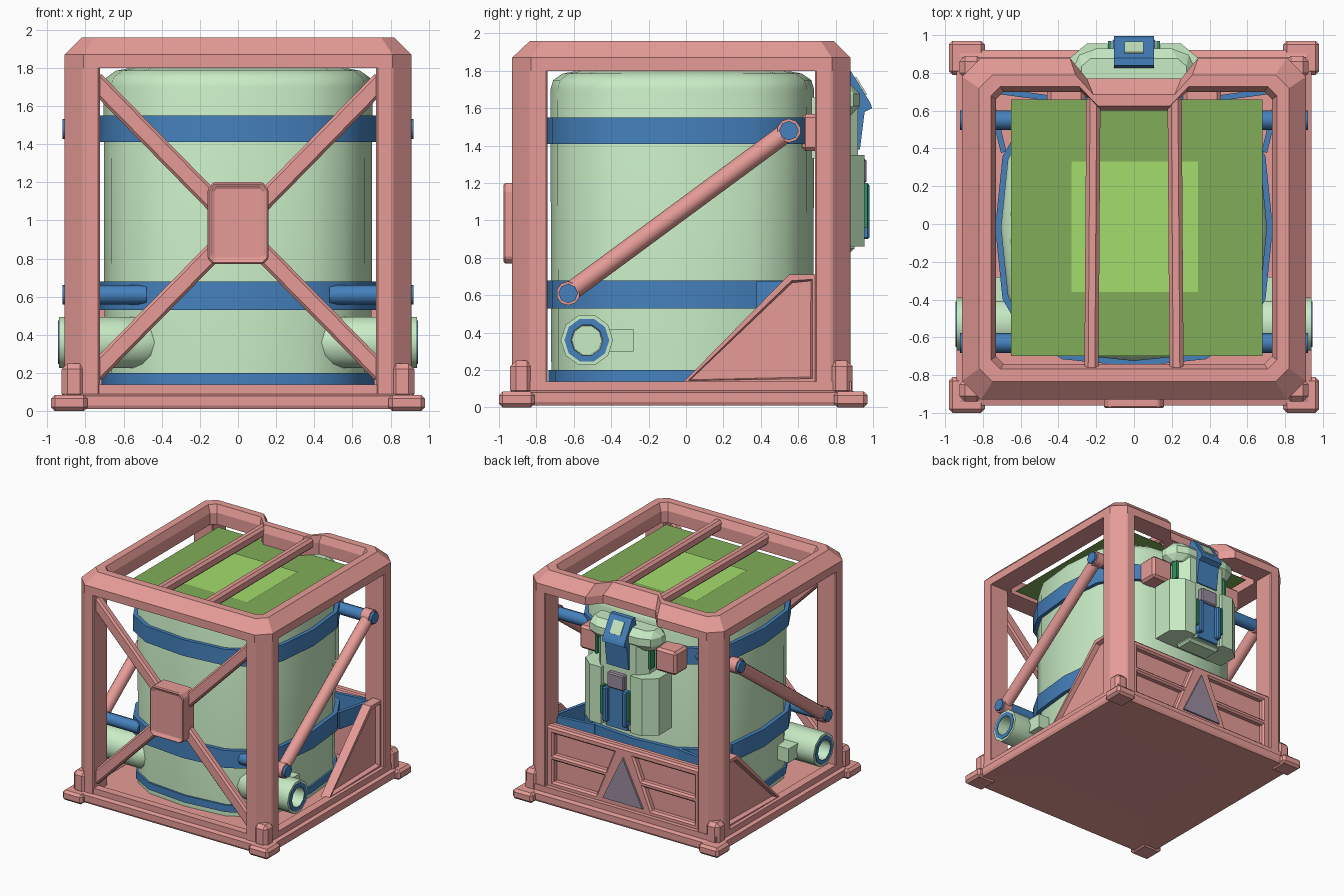
import bpy, bmesh, math
from mathutils import Vector, Matrix

if "Cube" in bpy.data.objects:
    bpy.data.objects.remove(bpy.data.objects["Cube"])

def material(name, r, g, b):
    m = bpy.data.materials.new(name)
    m.diffuse_color = (r, g, b, 1)
    m.use_nodes = True
    m.node_tree.nodes["Principled BSDF"].inputs["Base Color"].default_value = m.diffuse_color
    return m

PINK = material("frame_pink", .79, .33, .31)
BLUE = material("band_blue", .06, .22, .51)
MINT = material("tank_mint", .58, .84, .56)
DARK = material("panel_green", .22, .42, .10)
LIME = material("panel_lime", .36, .72, .15)
MAUVE = material("plate_mauve", .33, .26, .35)
TEAL = material("strip_green", .03, .30, .11)

def finish(name, bm, mat, bevel=0, smooth=None):
    bmesh.ops.recalc_face_normals(bm, faces=bm.faces)
    me = bpy.data.meshes.new(name)
    bm.to_mesh(me)
    bm.free()
    me.materials.append(mat)
    ob = bpy.data.objects.new(name, me)
    bpy.context.collection.objects.link(ob)
    if bevel:
        b = ob.modifiers.new("bevel", 'BEVEL')
        b.width, b.segments, b.limit_method = bevel, 1, 'ANGLE'
    if smooth:
        bpy.ops.object.select_all(action='DESELECT')
        ob.select_set(True)
        bpy.context.view_layer.objects.active = ob
        bpy.ops.object.shade_smooth_by_angle(angle=math.radians(smooth))
    return ob

def box(name, x, y, z, mat, bevel=0):
    bm = bmesh.new()
    bmesh.ops.create_cube(bm, size=1)
    for v in bm.verts:
        v.co = [(a[0] + a[1]) / 2 + c * (a[1] - a[0]) for a, c in zip((x, y, z), v.co)]
    return finish(name, bm, mat, bevel)

def prism(name, pts, axis, lo, hi, mat, bevel=0, inset=0, depth=0):
    """Extrude a 2D outline along an axis; inset recesses the 'hi' face."""
    put = {'X': lambda a, b, c: (c, a, b), 'Y': lambda a, b, c: (a, c, b),
           'Z': lambda a, b, c: (a, b, c)}[axis]
    bm = bmesh.new()
    A = [bm.verts.new(put(*p, lo)) for p in pts]
    B = [bm.verts.new(put(*p, hi)) for p in pts]
    bm.faces.new(A)
    top = bm.faces.new(B)
    n = len(pts)
    for i in range(n):
        bm.faces.new((A[i], A[(i + 1) % n], B[(i + 1) % n], B[i]))
    if inset:
        bmesh.ops.recalc_face_normals(bm, faces=bm.faces)
        bm.normal_update()
        bmesh.ops.inset_region(bm, faces=[top], thickness=inset)
        bm.normal_update()
        bmesh.ops.inset_region(bm, faces=[top], thickness=.012, depth=-depth)
    return finish(name, bm, mat, bevel)

def bar(name, a, b, w, h, mat, bevel=0):
    """Rectangular bar between two points, h measured along the upright side."""
    a, b = Vector(a), Vector(b)
    d = (b - a).normalized()
    up = Vector((0, 1, 0)) if abs(d.y) < .01 and abs(d.z) > .01 else Vector((0, 0, 1))
    s = d.cross(up).normalized()
    u = s.cross(d)
    bm = bmesh.new()
    bmesh.ops.create_cube(bm, size=1)
    for v in bm.verts:
        c = v.co.copy()
        v.co = (a + b) / 2 + d * c.x * (b - a).length + s * c.y * w + u * c.z * h
    return finish(name, bm, mat, bevel)

def rod(name, a, b, r, n, mat):
    a, b = Vector(a), Vector(b)
    bm = bmesh.new()
    bmesh.ops.create_cone(bm, cap_ends=True, segments=n, radius1=r, radius2=r, depth=(b - a).length)
    rot = (b - a).to_track_quat('Z', 'Y').to_matrix().to_4x4()
    bmesh.ops.transform(bm, verts=bm.verts, matrix=Matrix.Translation((a + b) / 2) @ rot)
    return finish(name, bm, mat, smooth=50)

def loft(name, rings, mat, close=False, smooth=None):
    bm = bmesh.new()
    R = [[bm.verts.new(p) for p in ring] for ring in rings]
    n = len(R[0])
    for k in range(len(R) if close else len(R) - 1):
        P, Q = R[k], R[(k + 1) % len(R)]
        for i in range(n):
            bm.faces.new((P[i], P[(i + 1) % n], Q[(i + 1) % n], Q[i]))
    if not close:
        bm.faces.new(R[0])
        bm.faces.new(R[-1])
    return finish(name, bm, mat, smooth=smooth)

CY = -.02

def drum(name, prof, mat, close=False):
    """Rounded-square vertical shell from (radius, height) pairs."""
    rnd = lambda c: math.copysign(abs(c) ** (2 / 2.9), c) if abs(c) > 1e-6 else 0
    ang = [2 * math.pi * i / 16 for i in range(16)]
    return loft(name, [[(r * rnd(math.cos(t)), CY + r * rnd(math.sin(t)), h) for t in ang] for r, h in prof],
                mat, close, 48)

def pipe(name, prof, n, mat, y, z, s, close=False):
    """Round shell along x from (radius, x) pairs."""
    ang = [2 * math.pi * i / n for i in range(n)]
    return loft(name, [[(s * h, y + r * math.cos(t), z + r * math.sin(t)) for t in ang] for r, h in prof],
                mat, close, 40)

# base skid: shallow underside, low rim and corner feet
def rect(x, y, z):
    return [(-x, CY - y, z), (x, CY - y, z), (x, CY + y, z), (-x, CY + y, z)]
loft("base_skid", [rect(.5, .5, .02), rect(.93, .93, .01), rect(.94, .94, .03), rect(.94, .94, .08),
                   rect(.91, .905, .09), rect(.91, .905, .14), rect(.84, .84, .14), rect(.82, .82, .10)], PINK)
for s in (-1, 1):
    for d, y_in, y_out, f0, f1, tag in ((-1, -.74, -.93, -1, -.81, "front"), (1, .69, .88, .79, .97, "rear")):
        sx = lambda a, b: tuple(sorted((s * a, s * b)))
        ch = y_out - d * .10
        prism(tag + "_post", [(s * .725, y_in), (s * .725, y_out), (s * .81, y_out), (s * .91, ch), (s * .91, y_in)],
              'Z', .05, 1.87, PINK, .008)
        box(tag + "_foot", sx(.79, .98), (f0, f1), (0, .085), PINK, .02)
        a = y_out + d * .01
        box(tag + "_foot_socket", sx(.80, .925), tuple(sorted((a, a - d * .12))), (.06, .25), PINK, .03)

# top frame: chamfered section lofted around an outline notched at the rear
half_out = [(.81, -.93), (.91, -.83), (.91, .78), (.81, .88), (.34, .88), (.25, .77)]
half_in = [(.69, -.74), (.73, -.70), (.73, .66), (.69, .70), (.28, .70), (.18, .60)]
full = lambda h: h + [(-x, y) for x, y in reversed(h)]
O, I = full(half_out), full(half_in)
section = [(0, 1.80), (0, 1.87), (.5, 1.96), (.85, 1.96), (1, 1.90), (1, 1.80)]
loft("top_frame", [[(a[0] + (b[0] - a[0]) * t, a[1] + (b[1] - a[1]) * t, z) for a, b in zip(O, I)]
                   for t, z in section], PINK, close=True)
for s in (-1, 1):
    bar("roof_bar", (s * .225, -.78, 1.90), (s * .215, .68, 1.90), .075, .09, PINK, .02)

# front cross brace and plaque
for s in (-1, 1):
    bar("front_brace", (s * -.76, -.86, .19), (s * .76, -.86, 1.74), .10, .07, PINK, .015)
prism("front_plaque", [(-.16, .80), (-.13, .77), (.13, .77), (.16, .80), (.16, 1.16), (.13, 1.20), (-.13, 1.20),
                       (-.16, 1.16)], 'Y', -.82, -.975, PINK, .02, inset=.018, depth=.015)

# tank with rounded shoulder, foot ring and two bands
drum("tank", [(.70, .10), (.705, 1.70), (.69, 1.75), (.64, 1.785), (.56, 1.80), (.46, 1.795), (.40, 1.76)], MINT)
for name, z0, z1, r in (("foot_ring", .14, .20, .715), ("lower_band", .53, .68, .735), ("upper_band", 1.41, 1.55, .735)):
    drum(name, [(.69, z0), (r, z0), (r, z1), (.69, z1)], BLUE, close=True)

for s in (-1, 1):
    # straps tying the lower band to the rear posts
    bar("band_strap", (s * .40, .66, .605), (s * .77, .71, .605), .03, .145, BLUE)
    bar("band_strap", (s * .69, .38, .605), (s * .77, .71, .605), .03, .145, BLUE)
    # side struts with round mounts
    lo, hi = Vector((s * .86, -.63, .61)), Vector((s * .86, .55, 1.48))
    rod("side_strut", lo, hi, .052, 10, PINK)
    for p in (lo, hi):
        rod("strut_mount", (s * .48, p.y, p.z), (s * .92, p.y, p.z), .052, 8, BLUE)
        rod("strut_collar", (s * .82, p.y, p.z), (s * .90, p.y, p.z), .064, 10, PINK)
    # pipe outlets
    pipe("outlet_pipe", [(.10, .42), (.14, .50), (.14, .94), (.085, .94), (.08, .80)], 10, MINT, -.53, .36, s)
    pipe("outlet_ring", [(.085, .90), (.12, .90), (.12, .945), (.085, .945)], 10, BLUE, -.53, .36, s, True)
    box("outlet_block", tuple(sorted((s * .5, s * .78))), (-.42, -.28), (.30, .42), MINT)
    # side gussets with a recessed face
    prism("side_gusset", [(-.02, .13), (.70, .13), (.70, .71), (.55, .71)], 'X', s * .80, s * .88, PINK,
          inset=.035, depth=.04)

# rear guard panel with rails and warning triangle
box("rear_panel", (-.74, .74), (.75, .80), (.10, .64), PINK)
for z in ((.12, .18), (.36, .41), (.59, .65)):
    box("rear_rail", (-.74, .74), (.78, .85), z, PINK, .015)
for s in (-1, 1):
    box("rear_rail_end", tuple(sorted((s * .67, s * .74))), (.78, .85), (.12, .65), PINK, .015)
prism("sign_backing", [(-.28, .14), (.28, .14), (.08, .63), (-.08, .63)], 'Y', .78, .85, PINK, .015)
prism("warning_triangle", [(-.19, .18), (.19, .18), (0, .57)], 'Y', .84, .866, MAUVE)

# rear control unit
plan = [(-.35, .69), (.35, .69), (.35, .87), (.25, .955), (.14, .955), (.14, .92), (-.14, .92), (-.14, .955),
        (-.25, .955), (-.35, .87)]
prism("control_body", plan, 'Z', .86, 1.35, MINT)
prism("control_neck", [(-.24, .67), (.24, .67), (.24, .84), (.17, .92), (-.17, .92), (-.24, .84)], 'Z', 1.33, 1.66, MINT)
prism("control_shoulder", [(-.33, .70), (.33, .70), (.33, .86), (.25, .93), (-.25, .93), (-.33, .86)],
      'Z', 1.56, 1.73, MINT, .06)
prism("control_head", [(.70, 1.38), (.93, 1.38), (.955, 1.58), (.995, 1.60), (.985, 1.63), (.88, 1.80), (.84, 1.80),
                       (.80, 1.60)], 'X', -.105, .105, BLUE)
bar("head_window", (0, .905, 1.765), (0, .962, 1.672), .10, .012, MINT)
box("control_plate", (-.08, .08), (.90, .965), (1.20, 1.33), MAUVE, .01)
box("control_slide", (-.10, .10), (.90, .945), (.86, 1.20), BLUE)
for s in (-1, 1):
    sx = lambda a, b: tuple(sorted((s * a, s * b)))
    box("slide_rail", sx(.07, .115), (.90, .98), (.90, 1.20), BLUE, .01)
    box("green_strip", sx(.118, .138), (.90, .97), (.96, 1.20), TEAL)
    box("neck_strip", sx(.245, .265), (.80, .86), (1.40, 1.56), TEAL)
    box("band_bracket", sx(.26, .46), (.62, .80), (1.37, 1.57), PINK, .02)
box("control_outlet", (-.16, .16), (.72, .90), (.83, .88), MINT, .02)

# roof panels as single sheets
def sheet(name, x0, x1, y0, y1, z, mat):
    bm = bmesh.new()
    bm.faces.new([bm.verts.new(p) for p in ((x0, y0, z), (x1, y0, z), (x1, y1, z), (x0, y1, z))])
    finish(name, bm, mat)
sheet("roof_panel", -.65, .68, -.70, .66, 1.802, DARK)
sheet("roof_panel_centre", -.33, .34, -.36, .33, 1.807, LIME)
